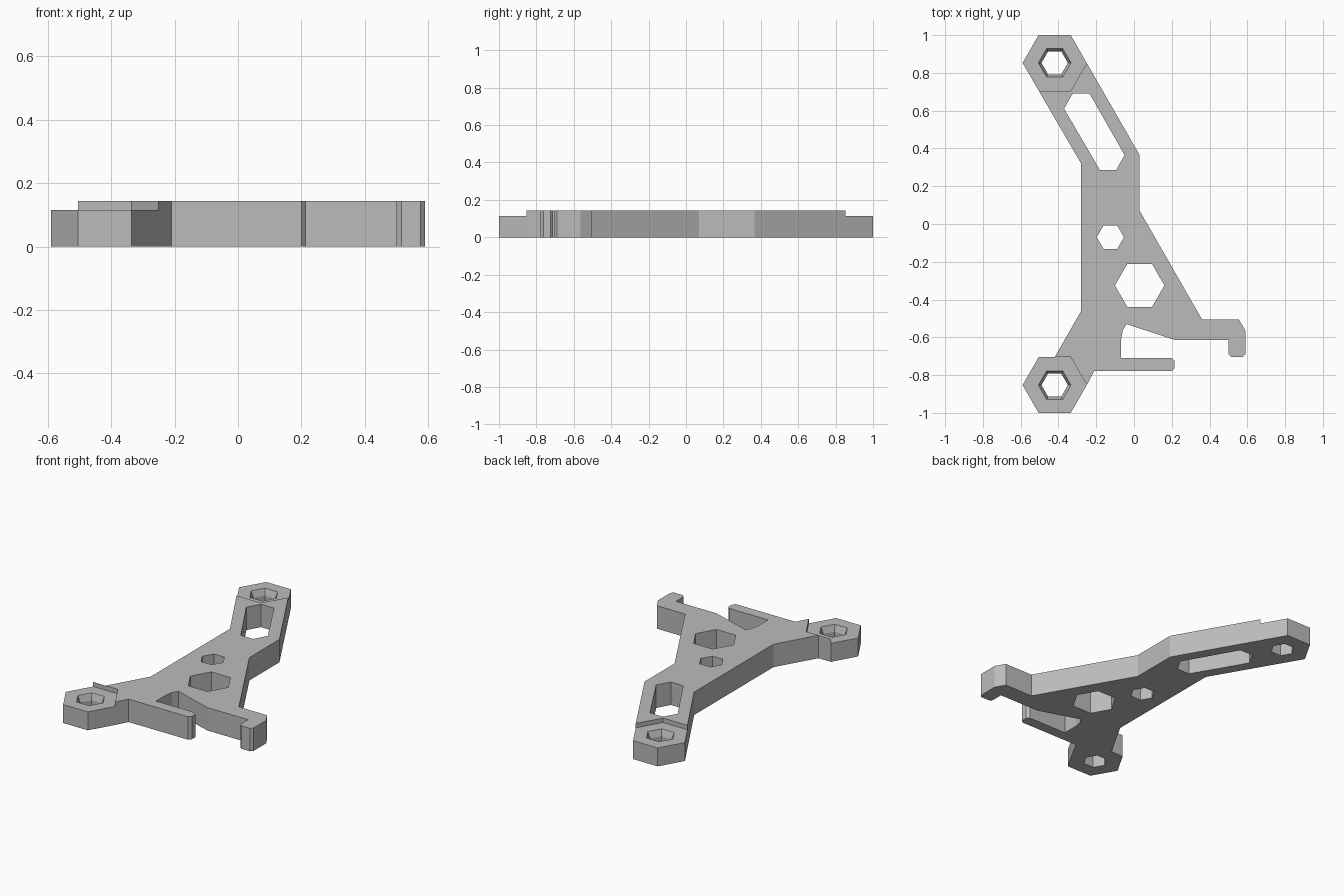
import bpy, bmesh, math

if "Cube" in bpy.data.objects:
    bpy.data.objects.remove(bpy.data.objects["Cube"])

THICK, BOSS_TOP = 0.143, 0.115
BOSS_X, BOSS_Y, BOSS_R = -0.42, 0.853, 0.17

grey = bpy.data.materials.new("plain grey")
grey.use_nodes = True
colour = (0.5, 0.5, 0.5, 1)
grey.diffuse_color = colour
grey.node_tree.nodes["Principled BSDF"].inputs["Base Color"].default_value = colour


def hexagon(x, y, r):
    return [(x + r * math.cos(math.pi / 3 * i), y + r * math.sin(math.pi / 3 * i))
            for i in range(6)]


def plate(name, loops, low, high):
    """Solid plate from closed loops; inner loops become holes."""
    curve = bpy.data.curves.new(name, "CURVE")
    curve.dimensions, curve.fill_mode = "2D", "BOTH"
    curve.extrude = (high - low) / 2
    for loop in loops:
        spline = curve.splines.new("POLY")
        spline.points.add(len(loop) - 1)
        for point, (x, y) in zip(spline.points, loop):
            point.co = (x, y, 0, 1)
        spline.use_cyclic_u = True
    temp = bpy.data.objects.new(name, curve)
    mesh = bpy.data.meshes.new_from_object(temp)
    bpy.data.objects.remove(temp)
    bm = bmesh.new()
    bm.from_mesh(mesh)
    bmesh.ops.remove_doubles(bm, verts=bm.verts, dist=0.0001)
    bmesh.ops.translate(bm, verts=bm.verts, vec=(0, 0, (low + high) / 2))
    bmesh.ops.recalc_face_normals(bm, faces=bm.faces)
    bmesh.ops.dissolve_limit(bm, angle_limit=0.01, verts=bm.verts, edges=bm.edges)
    for face in bm.faces:
        face.smooth = False
    bm.to_mesh(mesh)
    bm.free()
    mesh.materials.clear()
    mesh.materials.append(grey)
    obj = bpy.data.objects.new(name, mesh)
    bpy.context.collection.objects.link(obj)
    return obj


def cut(target, cutter):
    mod = target.modifiers.new("cut", "BOOLEAN")
    mod.operation, mod.solver, mod.object = "DIFFERENCE", "EXACT", cutter
    bpy.context.view_layer.objects.active = target
    bpy.ops.object.modifier_apply(modifier=mod.name)
    bpy.data.objects.remove(cutter)


# Outline of the whole bracket, clockwise from the rear boss
outline = [
    (-0.59, 0.853), (-0.505, 1), (-0.335, 1),                    # rear boss
    (0.03, 0.365), (0.03, 0.07), (0.36, -0.505),                 # arm and flank
    (0.555, -0.505), (0.59, -0.565), (0.59, -0.69), (0.575, -0.705),
    (0.515, -0.705), (0.5, -0.69), (0.5, -0.615), (0.22, -0.615),  # hook
    (-0.04, -0.53), (-0.06, -0.565), (-0.068, -0.61), (-0.068, -0.71),
    (0.2, -0.71), (0.215, -0.725), (0.215, -0.762), (0.2, -0.778),  # finger
    (-0.21, -0.778), (-0.25, -0.853), (-0.335, -1), (-0.505, -1),
    (-0.59, -0.853), (-0.505, -0.705), (-0.42, -0.705),          # front boss
    (-0.28, -0.46), (-0.28, 0.32)]
slot = [(-0.325, 0.69), (-0.235, 0.69), (-0.05, 0.365),
        (-0.095, 0.285), (-0.18, 0.285), (-0.37, 0.61)]
holes = [slot, hexagon(-0.125, -0.07, 0.072), hexagon(0.03, -0.325, 0.131)]
holes += [hexagon(BOSS_X, side * BOSS_Y, 0.07) for side in (1, -1)]
bracket = plate("bracket_body", [outline] + holes, 0, THICK)

for side in (1, -1):
    # Lower the boss below the top of the body
    recess = [(-0.7, 0.705), (-0.335, 0.705), (-0.08, 1.147), (-0.7, 1.147)]
    cut(bracket, plate("boss_recess", [[(x, side * y) for x, y in recess]],
                       BOSS_TOP, THICK + 0.1))
    # Tapered mouth of the bolt hole
    bm = bmesh.new()
    rings = [[bm.verts.new((x, y, z)) for x, y in hexagon(BOSS_X, side * BOSS_Y, r)]
             for r, z in ((0.061, BOSS_TOP - 0.06), (0.095, BOSS_TOP + 0.02))]
    bm.faces.new(rings[0])
    bm.faces.new(rings[1])
    for i in range(6):
        j = (i + 1) % 6
        bm.faces.new((rings[0][i], rings[0][j], rings[1][j], rings[1][i]))
    bmesh.ops.recalc_face_normals(bm, faces=bm.faces)
    mesh = bpy.data.meshes.new("hole_mouth")
    bm.to_mesh(mesh)
    bm.free()
    mesh.materials.append(grey)
    mouth = bpy.data.objects.new("hole_mouth", mesh)
    bpy.context.collection.objects.link(mouth)
    cut(bracket, mouth)
